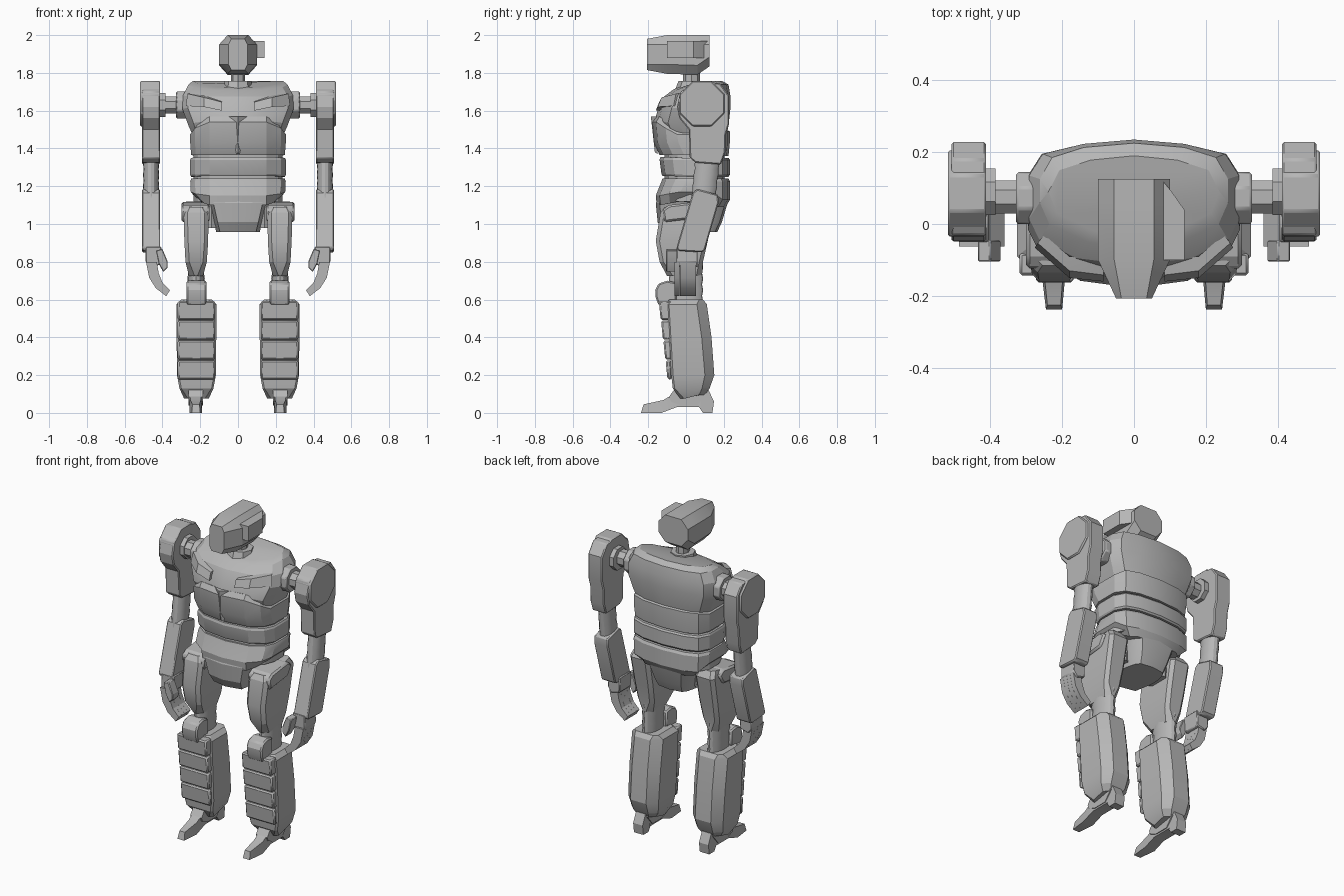
import bpy, bmesh, math

grey = bpy.data.materials.new("armour grey")
grey.diffuse_color = (0.47, 0.47, 0.47, 1)


def finish(bm, name, bevel=0.0, mirror=False):
    bmesh.ops.recalc_face_normals(bm, faces=bm.faces)
    me = bpy.data.meshes.new(name)
    bm.to_mesh(me)
    bm.free()
    me.materials.append(grey)
    for p in me.polygons:
        p.use_smooth = True
    me.set_sharp_from_angle(angle=math.radians(22))
    ob = bpy.data.objects.new(name, me)
    bpy.context.collection.objects.link(ob)
    if bevel:
        m = ob.modifiers.new("edge chamfer", 'BEVEL')
        m.width, m.segments, m.limit_method = bevel, 1, 'ANGLE'
        m.angle_limit = math.radians(40)
    if mirror:
        ob.modifiers.new("both sides", 'MIRROR')
    return ob


def loft(name, rings, **kw):
    """Skin matching rings of points and cap both ends."""
    bm = bmesh.new()
    vs = [[bm.verts.new(p) for p in r] for r in rings]
    n = len(vs[0])
    for a, b in zip(vs, vs[1:]):
        for i in range(n):
            j = (i + 1) % n
            bm.faces.new((a[i], a[j], b[j], b[i]))
    bm.faces.new(vs[0])
    bm.faces.new(vs[-1])
    return finish(bm, name, **kw)


def prism(name, profile, x0, x1, **kw):
    """Side profile (y, z) extruded across x."""
    return loft(name, [[(x, y, z) for y, z in profile] for x in (x0, x1)], **kw)


def front_prism(name, profile, y0, y1, **kw):
    """Front profile (x, z) extruded along y."""
    return loft(name, [[(x, y, z) for x, z in profile] for y in (y0, y1)], **kw)


def disc(name, cy, cz, r, x0, x1, n=8, **kw):
    pts = [(cy + r * math.cos(math.tau * (i + .5) / n), cz + r * math.sin(math.tau * (i + .5) / n))
           for i in range(n)]
    return prism(name, pts, x0, x1, **kw)


def tube(name, path, n=16, **kw):
    """Round limb segment through (x, y, z, radius_x, radius_y) stations."""
    return loft(name, [[(x + rx * math.cos(math.tau * i / n), y + ry * math.sin(math.tau * i / n), z)
                        for i in range(n)] for x, y, z, rx, ry in path], **kw)


def body_ring(w, yf, yb, z, zs=None, wf=.15, wb=.14, zb=None, cut=.10):
    """Faceted torso outline: w half width, yf/yb front and back, z/zs/zb front, side, back heights."""
    zs = z if zs is None else zs
    zb = zs if zb is None else zb
    half = [(wf, yf + .02, z), (w * .9, yf + .07, (z + zs) / 2), (w, yf + .05 + cut * .8, zs),
            (w, yb - cut, zs), (w * .87, yb - .04, zb), (wb, yb - .012, zb)]
    return ([(0, yf, z)] + half + [(0, yb, zb)] + [(-x, y, zz) for x, y, zz in reversed(half)])


# Head: octagonal front section, narrowing to the face
def head_ring(y, w, zb, zt, cx, cz):
    return [(-w + cx, y, zb), (w - cx, y, zb), (w, y, zb + cz), (w, y, zt - cz),
            (w - cx, y, zt), (-w + cx, y, zt), (-w, y, zt - cz), (-w, y, zb + cz)]


loft("head", [head_ring(-.207, .05, 1.815, 1.98, .015, .03), head_ring(-.10, .10, 1.795, 2.0, .045, .05),
              head_ring(.06, .10, 1.79, 2.0, .045, .05), head_ring(.125, .10, 1.835, 2.0, .045, .05)])
# One-sided ear module with a slanted back corner
loft("ear_module", [[(x, y, z) for x, y in ((.08, -.10), (.14, -.10), (.14, .04), (.105, .09), (.08, .12))]
                    for z in (1.88, 1.97)])
tube("neck", [(0, .03, z, .036, .045) for z in (1.68, 1.81)], n=8)
tube("neck_collar", [(0, .02, 1.69, .08, .085), (0, .03, 1.757, .07, .07)], n=8)

# Chest shell, dipping at the front of the neck
loft("chest", [body_ring(.24, -.135, .215, 1.46, 1.47, .12),
               body_ring(.262, -.165, .225, 1.55, 1.52, .13),
               body_ring(.295, -.145, .235, 1.62, 1.61, .16),
               body_ring(.292, -.115, .235, 1.675, 1.68, .16),
               body_ring(.262, -.07, .225, 1.71, 1.738, .13),
               body_ring(.238, -.04, .19, 1.725, 1.758, .11, .12)])
# Breast ridge pointing downward
loft("breast_ridge", [[(-.055, -.15, 1.57), (0, -.186, 1.568), (.055, -.15, 1.57)],
                      [(-.008, -.15, 1.37), (0, -.165, 1.38), (.008, -.15, 1.37)]])
# Breast plates sweeping from the sternum to the shoulders
loft("breast_plate", [[(.085, -.12, 1.60), (.085, -.16, 1.60), (.085, -.142, 1.645), (.085, -.10, 1.65)],
                      [(.18, -.11, 1.62), (.18, -.15, 1.62), (.18, -.13, 1.67), (.18, -.09, 1.68)],
                      [(.26, -.04, 1.625), (.276, -.066, 1.625), (.268, -.053, 1.69), (.25, -.03, 1.69)]],
     mirror=True)

# Abdomen: inner core with three overlapping bands
loft("waist_core", [body_ring(.235, -.115, .205, z) for z in (1.12, 1.5)])
loft("upper_band", [body_ring(.248, -.14, .225, 1.365, 1.365, zb=1.36), body_ring(.253, -.17, .232, 1.43, 1.43),
                    body_ring(.253, -.178, .232, 1.54, 1.475, zb=1.49),
                    body_ring(.235, -.16, .21, 1.57, 1.49, zb=1.5)])
loft("middle_band", [body_ring(.248, -.125, .225, 1.255, 1.25), body_ring(.253, -.13, .232, 1.265, 1.26),
                     body_ring(.253, -.14, .232, 1.34, 1.34), body_ring(.248, -.135, .225, 1.355, 1.35)])
loft("lower_band", [body_ring(.20, -.155, .21, 1.10, 1.12, zb=1.09), body_ring(.25, -.16, .234, 1.15, 1.17, zb=1.13),
                    body_ring(.253, -.13, .234, 1.225, 1.225), body_ring(.248, -.125, .225, 1.24, 1.24)])
# Pelvis wedge
loft("pelvis", [body_ring(.115, -.12, .165, .957, wf=.095, wb=.08), body_ring(.128, -.15, .19, 1.01, wf=.108, wb=.09),
                body_ring(.152, -.16, .22, 1.11, wf=.13, wb=.11), body_ring(.19, -.14, .21, 1.16, wf=.14)])
tube("hip_axle", [(.14, .03, .98, .05, .07), (.14, .03, 1.10, .06, .08)], n=8, mirror=True)

# Shoulder joint
disc("shoulder_socket", .072, 1.63, .078, .26, .328, mirror=True, bevel=.006)
disc("shoulder_shaft", .075, 1.63, .05, .30, .42, mirror=True)
disc("shoulder_flange", .09, 1.63, .07, .385, .412, mirror=True)
# Upper arm
disc("shoulder_cap", .085, 1.637, .13, .412, .518, mirror=True, bevel=.006)
prism("upper_arm", [(-.048, 1.62), (-.035, 1.56), (.015, 1.50), (.02, 1.35), (.05, 1.325), (.185, 1.315),
                    (.208, 1.38), (.21, 1.47), (.228, 1.53), (.228, 1.68), (.18, 1.745), (.06, 1.757),
                    (-.03, 1.70)], .412, .508, bevel=.006, mirror=True)
# Ribbed elbow sleeve
tube("elbow", [(.46, .115 - .025 * i / 8, 1.35 - .03 * i, .040 + .003 * (i % 2), .062 + .004 * (i % 2))
               for i in range(9)], mirror=True)
# Forearm
prism("forearm", [(.035, 1.165), (.06, 1.185), (.17, 1.155), (.172, 1.11), (.10, .862), (.085, .85),
                  (-.04, .858), (-.05, .875)], .412, .508, bevel=.006, mirror=True)
# Hand: palm, curled fingers and thumb
front_prism("palm", [(.405, .88), (.488, .88), (.49, .80), (.465, .77), (.41, .785)], -.05, .062,
            bevel=.005, mirror=True)
for i in range(4):
    y = -.062 + .029 * i
    front_prism("finger_%d" % (i + 1), [(.43, .80), (.487, .80), (.47, .715), (.435, .66), (.38, .618), (.36, .65),
                                        (.40, .69), (.42, .74)], y, y + .0285, mirror=True)
front_prism("thumb", [(.372, .80), (.40, .868), (.435, .86), (.42, .79), (.395, .745), (.372, .77)],
            -.105, -.045, bevel=.004, mirror=True)


# Leg sections: chamfered outline with front chamfer c, back chamfer cb and back lift dz
def limb_ring(x0, x1, y0, y1, z, c=.03, dz=0, cb=None):
    cb = c if cb is None else cb
    return [(x0 + c, y0, z), (x1 - c, y0, z), (x1, y0 + c, z), (x1, y1 - cb, z + dz),
            (x1 - cb, y1, z + dz), (x0 + cb, y1, z + dz), (x0, y1 - cb, z + dz), (x0, y0 + c, z)]


# Thigh: faceted block narrowing toward the knee
loft("thigh", [limb_ring(.185, .26, -.10, .085, .725), limb_ring(.165, .278, -.14, .09, .80, .02),
               limb_ring(.158, .284, -.16, .115, .91, .02), limb_ring(.156, .288, -.135, .15, 1.06, .02, .02),
               limb_ring(.17, .275, -.115, .125, 1.09, .02, .03)], mirror=True)
prism("hip_guard", [(-.115, 1.01), (.06, 1.03), (.10, 1.09), (.06, 1.118), (-.09, 1.10), (-.125, 1.075)],
      .15, .30, bevel=.01, mirror=True)
# Ribbed knee sleeve and knee cap
tube("knee", [(.222, 0, .80 - .03 * i, .042 + .004 * (i % 2), .085 + .006 * (i % 2)) for i in range(9)], mirror=True)
prism("knee_cap", [(-.145, .57), (-.05, .57), (-.05, .69), (-.10, .70), (-.145, .685), (-.163, .65), (-.16, .61)],
      .168, .273, bevel=.008, mirror=True)

# Shin shell
loft("shin", [limb_ring(.155, .285, -.03, .10, .075, .02, .02, .03), limb_ring(.13, .31, -.07, .125, .13, .01, 0, .04),
              limb_ring(.117, .323, -.078, .15, .20, .01, 0, .05), limb_ring(.115, .325, -.09, .135, .40, .01, 0, .052),
              limb_ring(.115, .325, -.10, .11, .575, .01, 0, .052), limb_ring(.14, .30, -.09, .09, .60, .02)],
     mirror=True)
# Four stacked shin plates leaning forward
for i in range(4):
    z0, z1 = .178 + .105 * i, .278 + .105 * i
    y0, y1 = -.098 - .012 * i, -.108 - .012 * i
    prism("shin_plate_%d" % (i + 1), [(y0, z0), (-.075, z0), (-.08, z1), (y1, z1)], .121, .319,
          bevel=.008, mirror=True)

# Foot: long toe, ankle and heel
prism("ankle", [(-.08, .06), (-.09, .085), (-.05, .14), (.08, .14), (.11, .10), (.06, .04), (-.03, .04)],
      .185, .262, mirror=True)
loft("toe", [[(.20, -.238, 0), (.245, -.238, 0), (.241, -.225, .045), (.204, -.225, .045)],
             [(.19, -.13, 0), (.258, -.13, 0), (.252, -.12, .068), (.196, -.12, .068)],
             [(.19, -.05, .03), (.258, -.05, .03), (.255, -.05, .11), (.193, -.05, .11)],
             [(.19, .08, .03), (.258, .08, .03), (.255, .08, .11), (.193, .08, .11)]], mirror=True)
prism("heel", [(.07, .03), (.09, 0), (.14, 0), (.148, .06), (.12, .12), (.07, .12)], .192, .256, mirror=True)
